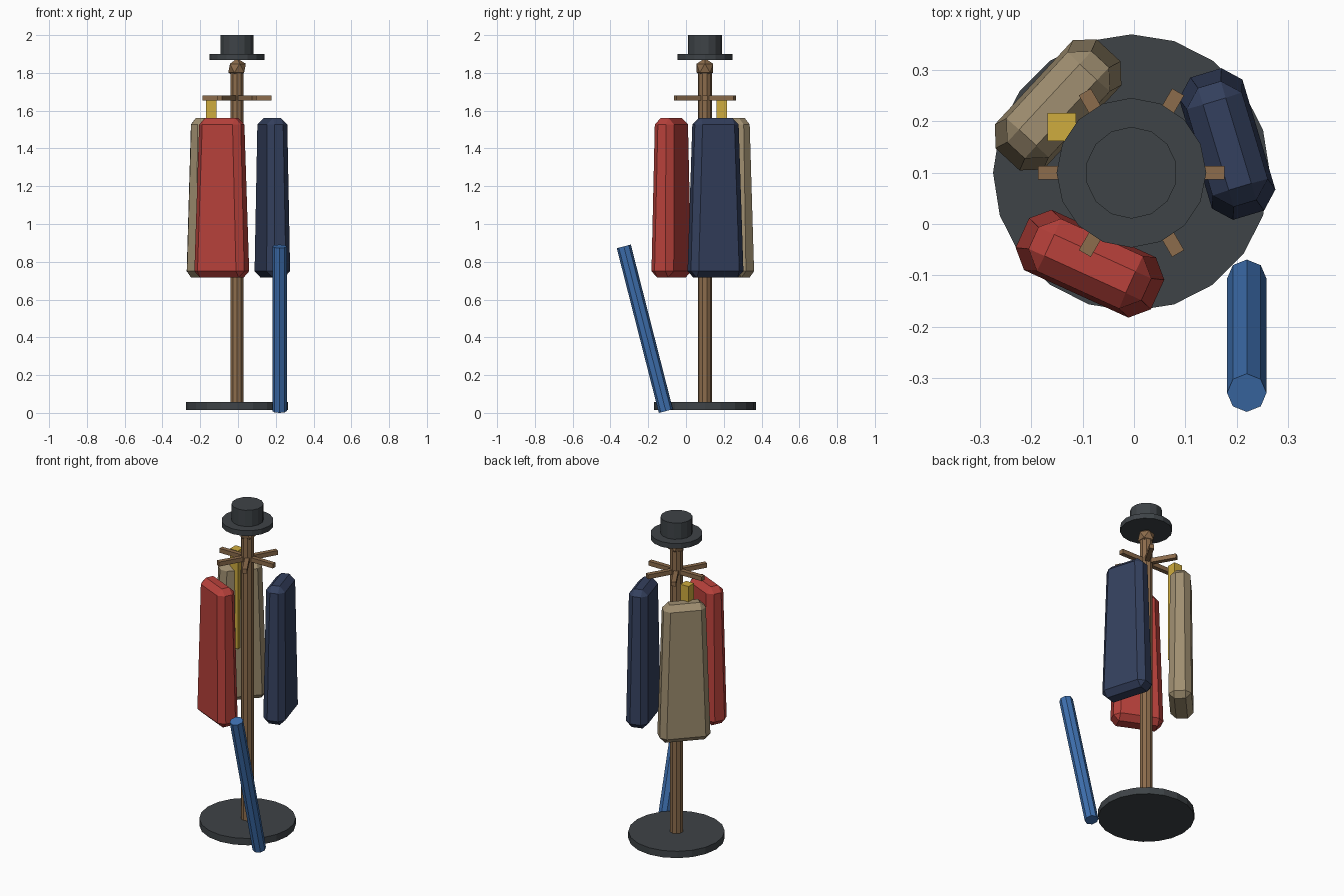
import bpy, bmesh, math
from mathutils import Matrix, Vector

if "Cube" in bpy.data.objects:
    bpy.data.objects.remove(bpy.data.objects["Cube"])

CX, CY = -0.005, 0.10          # axis of the stand


def material(name, rgb):
    m = bpy.data.materials.new(name)
    lin = [(c / 255 / 12.92) if c / 255 <= 0.04045 else ((c / 255 + 0.055) / 1.055) ** 2.4 for c in rgb]
    m.diffuse_color = (*lin, 1)
    m.use_nodes = True
    m.node_tree.nodes["Principled BSDF"].inputs["Base Color"].default_value = m.diffuse_color
    return m


DARK = material("charcoal", (62, 67, 71))
WOOD = material("brown wood", (140, 108, 76))
RED = material("red cloth", (184, 65, 59))
NAVY = material("navy cloth", (52, 64, 94))
TAN = material("tan cloth", (160, 143, 113))
GOLD = material("yellow cloth", (207, 172, 62))
BLUE = material("blue cloth", (62, 112, 176))


def add(name, bm, mat, matrix=Matrix()):
    me = bpy.data.meshes.new(name)
    bm.to_mesh(me)
    bm.free()
    me.materials.append(mat)
    ob = bpy.data.objects.new(name, me)
    ob.matrix_world = matrix
    bpy.context.collection.objects.link(ob)
    return ob


def cylinder(name, r, z0, z1, sides, mat):
    bm = bmesh.new()
    bmesh.ops.create_cone(bm, cap_ends=True, segments=sides, radius1=r, radius2=r, depth=z1 - z0)
    return add(name, bm, mat, Matrix.Translation((CX, CY, (z0 + z1) / 2)))


def box(name, size, mat, matrix):
    bm = bmesh.new()
    bmesh.ops.create_cube(bm, size=1)
    bmesh.ops.scale(bm, vec=size, verts=bm.verts)
    return add(name, bm, mat, matrix)


def around(angle):
    return Matrix.Translation((CX, CY, 0)) @ Matrix.Rotation(math.radians(angle), 4, 'Z')


# stand: foot, pole, finial
cylinder("foot", 0.27, 0.016, 0.058, 20, DARK)
cylinder("pole", 0.037, 0.04, 1.82, 10, WOOD)
bm = bmesh.new()
bmesh.ops.create_icosphere(bm, subdivisions=1, radius=0.052)
add("finial", bm, WOOD, Matrix.Translation((CX, CY, 1.825)))

# six radial pegs
for i in range(6):
    box(f"peg_{i + 1}", (0.157, 0.027, 0.027), WOOD,
        around(60 * i) @ Matrix.Translation((0.1035, 0, 1.667)))

# hat
cylinder("hat_brim", 0.146, 1.868, 1.9, 16, DARK)
cylinder("hat_crown", 0.0895, 1.89, 2.0, 14, DARK)


# hanging coats: tapered, chamfered blocks facing outward
def coat(name, angle, mat):
    bm = bmesh.new()
    bmesh.ops.create_cube(bm, size=1)
    for v in bm.verts:
        thick, wide = (0.112, 0.24) if v.co.z > 0 else (0.13, 0.292)
        v.co = Vector((v.co.x * thick, v.co.y * wide, v.co.z * 0.843))
    bmesh.ops.bevel(bm, geom=bm.edges[:], offset=0.033, segments=1, affect='EDGES')
    add(name, bm, mat, around(angle) @ Matrix.Translation((0.195, 0, 1.1385)))


coat("navy_coat", 16.7, NAVY)
coat("tan_coat", 137.2, TAN)
coat("red_coat", 245.5, RED)

# scarf hanging from a peg
box("scarf", (0.055, 0.055, 0.605), GOLD, Matrix.Translation((-0.141, 0.189, 1.3525)))

# furled umbrella leaning toward the front
bm = bmesh.new()
bmesh.ops.create_cone(bm, cap_ends=True, segments=8, radius1=0.0385, radius2=0.0385, depth=0.9)
add("umbrella", bm, BLUE, Matrix.Translation((0.22, -0.218, 0.4455)) @ Matrix.Rotation(0.25, 4, 'X'))
